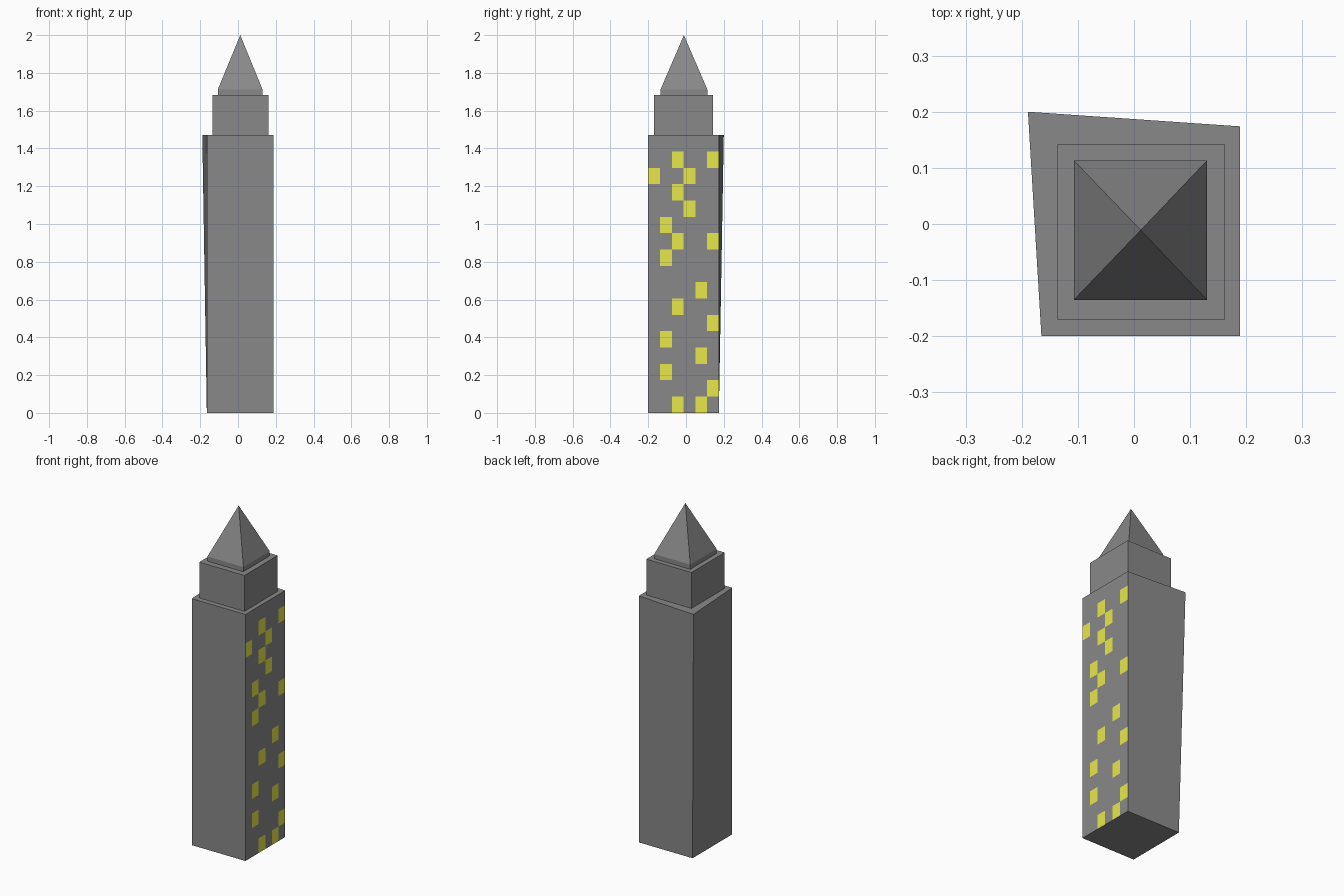
import bpy, bmesh

if "Cube" in bpy.data.objects:
    bpy.data.objects.remove(bpy.data.objects["Cube"])


def material(name, rgb):
    m = bpy.data.materials.new(name)
    m.diffuse_color = (*rgb, 1)
    m.use_nodes = True
    m.node_tree.nodes["Principled BSDF"].inputs["Base Color"].default_value = m.diffuse_color
    return m


GREY = material("concrete", (0.25, 0.25, 0.25))
YELLOW = material("window_light", (0.8, 0.8, 0.07))


def rect(x0, x1, y0, y1, z):
    return [(x0, y0, z), (x1, y0, z), (x1, y1, z), (x0, y1, z)]


def finish(bm, name, mats):
    bmesh.ops.remove_doubles(bm, verts=bm.verts, dist=1e-5)
    bmesh.ops.recalc_face_normals(bm, faces=bm.faces)
    me = bpy.data.meshes.new(name)
    bm.to_mesh(me)
    bm.free()
    for m in mats:
        me.materials.append(m)
    bpy.context.collection.objects.link(bpy.data.objects.new(name, me))


def skin(rings, skip=()):
    """Walls between successive four-point rings, closed at both ends."""
    bm = bmesh.new()
    loops = [[bm.verts.new(p) for p in r] for r in rings]
    for level, (a, b) in enumerate(zip(loops, loops[1:])):
        for i in range(4):
            if (level, i) not in skip:
                j = (i + 1) % 4
                bm.faces.new((a[i], a[j], b[j], b[i]))
    bm.faces.new(loops[0][::-1])
    bm.faces.new(loops[-1])
    return bm


# Shaft: back-left top corner leans outward
X0, X1, Y0, Y1, H = -0.165, 0.189, -0.2, 0.174, 1.47
top = rect(X0, X1, Y0, Y1, H)
top[3] = (-0.189, 0.2, H)
bm = skin([rect(X0, X1, Y0, Y1, 0), top], skip={(0, 1)})

# Right wall: window grid, lit columns listed per storey from the ground up
lit = [(2, 4), (5,), (1,), (4,), (1,), (5,), (2,), (4,), (), (1,), (2, 5),
       (1,), (3,), (2,), (0, 3), (2, 5), ()]
cols, rows = 6, len(lit)
dy, dz = (Y1 - Y0) / cols, H / rows
grid = [[bm.verts.new((X1, Y0 + c * dy, r * dz)) for c in range(cols + 1)]
        for r in range(rows + 1)]
for r in range(rows):
    for c in range(cols):
        f = bm.faces.new((grid[r][c], grid[r][c + 1],
                          grid[r + 1][c + 1], grid[r + 1][c]))
        f.material_index = int(c in lit[r])
finish(bm, "tower_shaft", [GREY, YELLOW])

# Upper block
B = (-0.136, 0.162, -0.17, 0.142)
finish(skin([rect(*B, H), rect(*B, 1.684)]), "upper_block", [GREY])

# Spire: low plinth and pyramid running to a point
P = (-0.107, 0.13, -0.135, 0.113)
bm = bmesh.new()
base, rim = ([bm.verts.new(p) for p in rect(*P, z)] for z in (1.684, 1.712))
apex = bm.verts.new((0.012, -0.011, 2.0))
bm.faces.new(base[::-1])
for i in range(4):
    j = (i + 1) % 4
    bm.faces.new((base[i], base[j], rim[j], rim[i]))
    bm.faces.new((rim[i], rim[j], apex))
finish(bm, "spire", [GREY])
